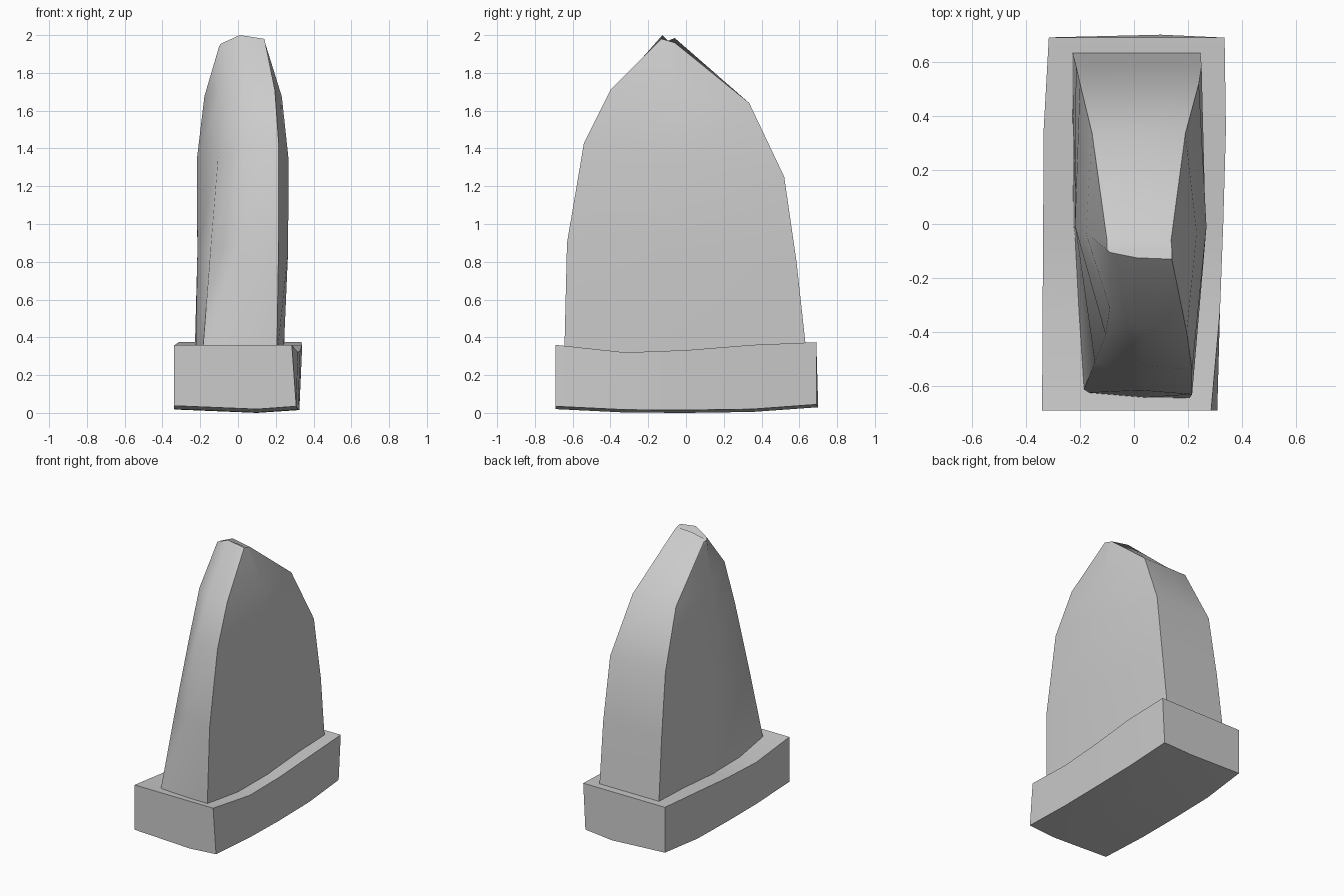
import bpy, bmesh


def loft(name, rings):
    """Skin a list of equal-length point rings and cap both ends."""
    bm = bmesh.new()
    vs = [[bm.verts.new(p) for p in r] for r in rings]
    n = len(rings[0])
    for a, b in zip(vs, vs[1:]):
        for i in range(n):
            j = (i + 1) % n
            bm.faces.new((a[i], a[j], b[j], b[i]))
    bm.faces.new(vs[0][::-1])
    bm.faces.new(vs[-1])
    bmesh.ops.recalc_face_normals(bm, faces=bm.faces[:])
    me = bpy.data.meshes.new(name)
    bm.to_mesh(me)
    bm.free()
    ob = bpy.data.objects.new(name, me)
    bpy.context.collection.objects.link(ob)
    bpy.ops.object.select_all(action='DESELECT')
    ob.select_set(True)
    bpy.context.view_layer.objects.active = ob
    bpy.ops.object.shade_smooth_by_angle(angle=0.95)
    return ob


# Plinth: cross-sections from front to back with a sagging top
# y, bottom z, top z, left x, right x at top, right x at bottom
plinth = [
    (-0.69, 0.030, 0.360, -0.340, 0.285, 0.308),
    (-0.32, 0.012, 0.320, -0.338, 0.318, 0.318),
    (0.00, 0.010, 0.332, -0.336, 0.330, 0.324),
    (0.35, 0.015, 0.360, -0.334, 0.340, 0.325),
    (0.69, 0.040, 0.374, -0.315, 0.335, 0.318),
]
rings = [[(xl, y, zb + 0.008), (0.1, y + (0.01 if y > 0.5 else 0), max(zb - 0.010, 0)),
          (xb, y, zb + 0.005), (xr, y, zt), (xl, y, zt)]
         for y, zb, zt, xl, xr, xb in plinth]
loft("plinth", rings)

# Headstone slab: levels rising to the peak, with bulged broad faces and
# the front left edge worn back.
# front left, front middle, front right, back (y, z, left x, right x), middle x
slab = [
    ((-0.19, -0.625, 0.28), (0.02, -0.643), (0.205, -0.645, 0.28),
     (0.642, 0.28, -0.23, 0.245), (-0.225, 0.24)),
    ((-0.145, -0.51, 0.87), (0.02, -0.615), (0.215, -0.63, 0.90),
     (0.585, 0.80, -0.215, 0.25), (-0.215, 0.265)),
    ((-0.105, -0.41, 1.36), (0.03, -0.52), (0.215, -0.54, 1.43),
     (0.52, 1.25, -0.20, 0.24), (-0.218, 0.268)),
    ((-0.09, -0.31, 1.70), (0.03, -0.38), (0.195, -0.40, 1.71),
     (0.335, 1.64, -0.155, 0.19), (-0.178, 0.232)),
    ((-0.09, -0.105, 1.955), (0.01, -0.125), (0.14, -0.13, 1.98),
     (-0.06, 1.96, -0.10, 0.137), (-0.10, 0.14)),
]
rings = []
for fl, (fx, fy), fr, (by, bz, bl, br), (ml, mr) in slab:
    top = fr[2] > 1.9
    my = (fr[1] + by) / 2
    mz = (fr[2] + bz) / 2
    rings.append([fl, (fx, fy, 2.0 if top else fr[2]), fr, (mr, my, mz),
                  (br, by, bz), (0, by, bz + (0.025 if top else 0)),
                  (bl, by, bz - (0.02 if top else 0)),
                  (ml, my, 1.94 if top else mz)])
loft("headstone_slab", rings)
